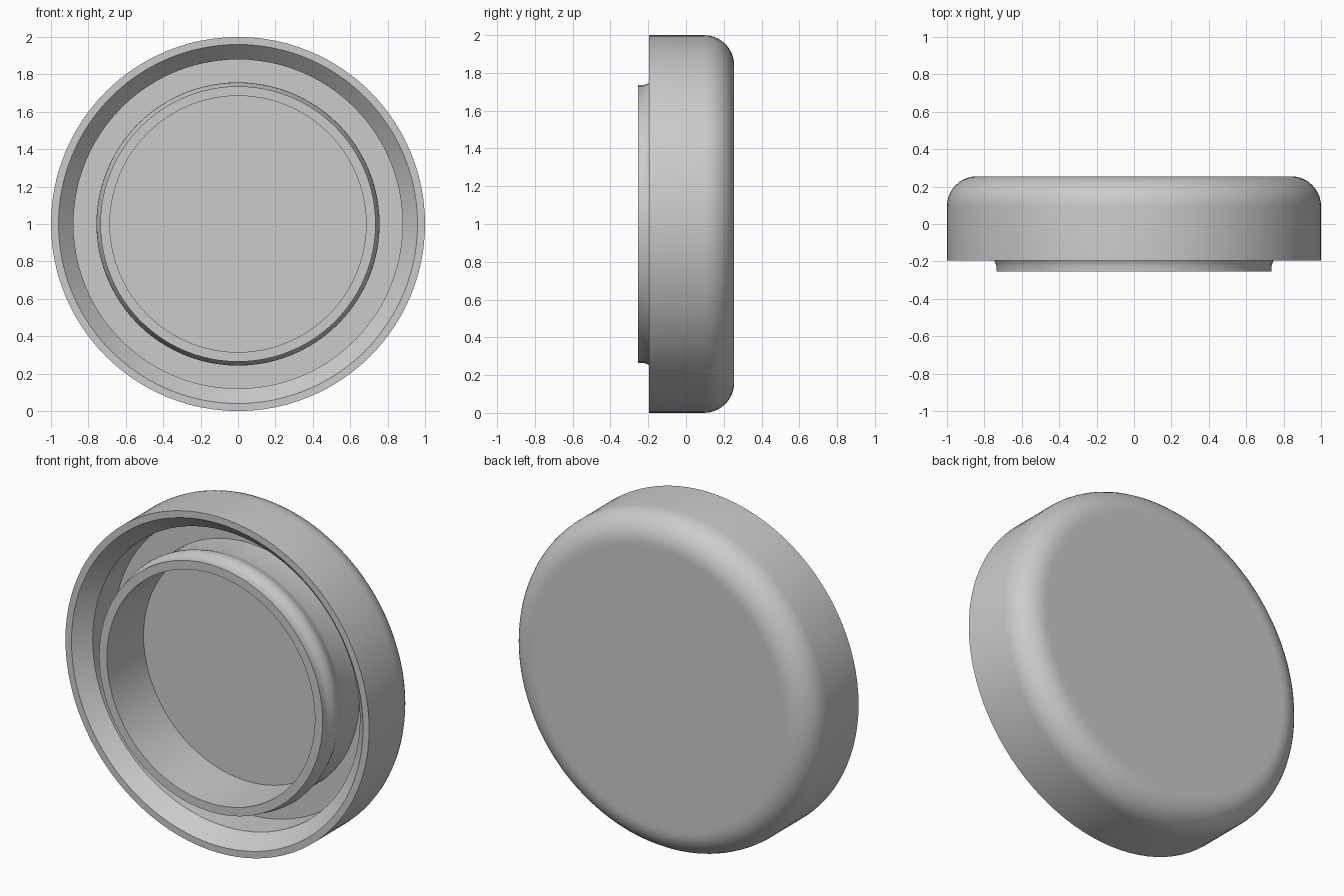
import bpy, bmesh, math
from mathutils import Vector

cube = bpy.data.objects.get("Cube")
if cube:
    bpy.data.objects.remove(cube, do_unlink=True)

CENTRE = Vector((0, 0, 1))
SEGMENTS = 96
FLOOR = 0.09

grey = bpy.data.materials.new("plain_grey")
grey.use_nodes = True
colour = (0.6, 0.6, 0.6, 1)
grey.diffuse_color = colour
grey.node_tree.nodes["Principled BSDF"].inputs["Base Color"].default_value = colour


def arc(r, y, radius, start, end, steps):
    """Points of a fillet in the (radius, depth) plane, angles in degrees."""
    angles = [math.radians(start + (end - start) * i / steps) for i in range(steps + 1)]
    return [(r + radius * math.cos(a), y + radius * math.sin(a)) for a in angles]


def lathe(name, profile):
    """Spin a (radius, depth) profile around the front-to-back axis."""
    bm = bmesh.new()
    verts = [bm.verts.new(CENTRE + Vector((r, y, 0))) for r, y in profile]
    edges = [bm.edges.new(pair) for pair in zip(verts, verts[1:])]
    bmesh.ops.spin(bm, geom=verts + edges, cent=CENTRE, axis=(0, 1, 0),
                   angle=math.tau, steps=SEGMENTS)
    bmesh.ops.remove_doubles(bm, verts=bm.verts, dist=0.0001)
    bmesh.ops.recalc_face_normals(bm, faces=bm.faces)
    mesh = bpy.data.meshes.new(name)
    bm.to_mesh(mesh)
    bm.free()
    mesh.materials.append(grey)
    obj = bpy.data.objects.new(name, mesh)
    bpy.context.collection.objects.link(obj)
    bpy.ops.object.select_all(action='DESELECT')
    obj.select_set(True)
    bpy.context.view_layer.objects.active = obj
    bpy.ops.object.shade_smooth_by_angle(angle=math.radians(30))
    return obj


# Flat back with rounded edge, outer wall, and chamfered front rim
back_and_rim = [(0, 0.255), (0.82, 0.255)] + arc(0.84, 0.095, 0.16, 90, 0, 10)
back_and_rim += [(1, -0.195), (0.96, -0.195), (0.88, -0.11), (0.88, FLOOR)]

# Inner collar with a shallow snap bead around its outside
bead = [(0.736, -0.08), (0.741, -0.1), (0.749, -0.12), (0.755, -0.138), (0.757, -0.155),
        (0.755, -0.172), (0.749, -0.19), (0.741, -0.208), (0.736, -0.222)]
collar = [(0.736, FLOOR)] + bead + [(0.736, -0.255), (0.685, -0.255), (0.685, FLOOR)]

lathe("cap", back_and_rim + collar + [(0, FLOOR)])
